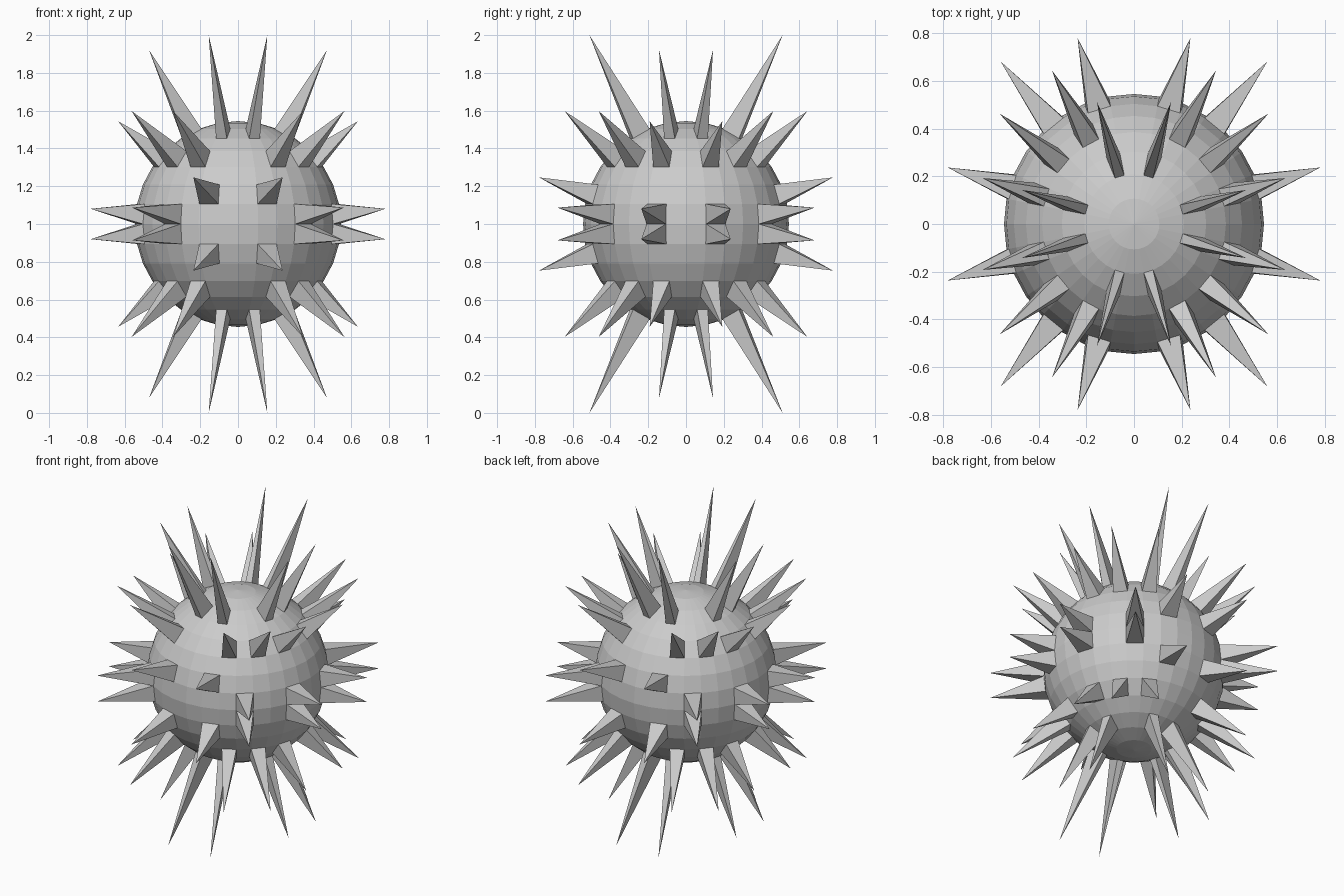
import bpy, bmesh
from math import radians, sin, cos
from mathutils import Vector

if "Cube" in bpy.data.objects:
    bpy.data.objects.remove(bpy.data.objects["Cube"])

RADIUS, SEGS, RINGS = 0.545, 32, 16
STEP = 11.25  # angular size of one face

# (azimuth column, elevation row, tip distance) in one octant; mirrored to all eight
SPIKES = [
    (6, 5, 1.134), (1, 5, 1.045),                  # tall, near the poles
    (1, 3, 0.858), (3, 3, 0.943), (5, 3, 0.943),   # middle ring
    (6, 1, 0.851), (1, 0, 0.820), (4, 0, 0.885),   # around the equator
]

# Faceted ball
bm = bmesh.new()
bmesh.ops.create_uvsphere(bm, u_segments=SEGS, v_segments=RINGS, radius=RADIUS)

# Pull selected faces out into four-sided spikes
for col, row, dist in SPIKES:
    az, el = radians((col + 0.5) * STEP), radians((row + 0.5) * STEP)
    d = Vector((cos(el) * cos(az), cos(el) * sin(az), sin(el)))
    for sx in (1, -1):
        for sy in (1, -1):
            for sz in (1, -1):
                axis = Vector((d.x * sx, d.y * sy, d.z * sz))
                quads = [f for f in bm.faces if len(f.verts) == 4]
                face = max(quads, key=lambda f: f.calc_center_median().normalized().dot(axis))
                tip = bmesh.ops.poke(bm, faces=[face])["verts"][0]
                tip.co = axis * dist

bmesh.ops.recalc_face_normals(bm, faces=bm.faces[:])
mesh = bpy.data.meshes.new("spiked_ball")
bm.to_mesh(mesh)
bm.free()
ball = bpy.data.objects.new("spiked_ball", mesh)
ball.location.z = 1.0
bpy.context.collection.objects.link(ball)
